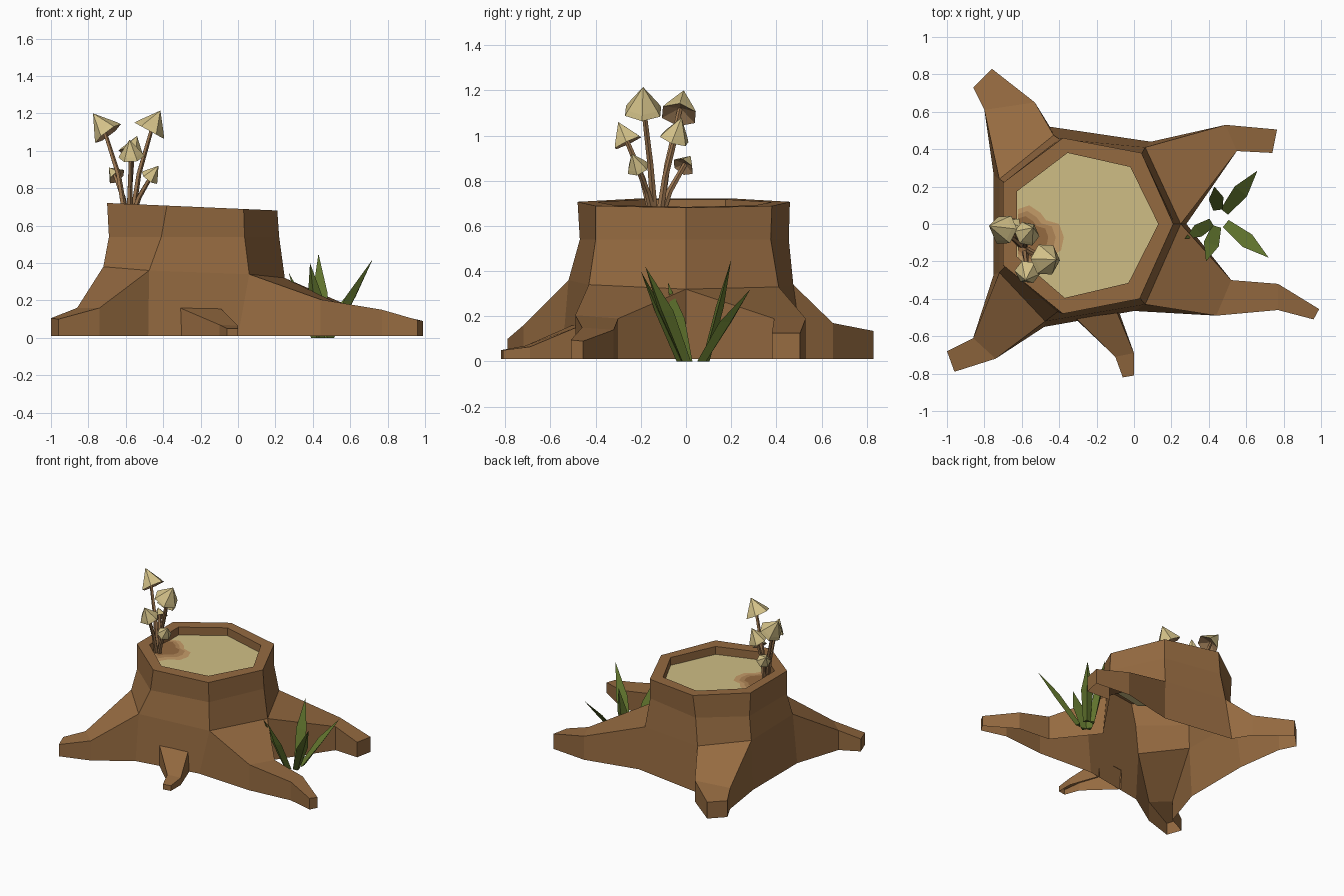
import bpy, bmesh, math
from mathutils import Vector

if "Cube" in bpy.data.objects:
    bpy.data.objects.remove(bpy.data.objects["Cube"])


def material(name, rgb):
    m = bpy.data.materials.new(name)
    m.diffuse_color = (*rgb, 1)
    m.use_nodes = True
    m.node_tree.nodes["Principled BSDF"].inputs["Base Color"].default_value = m.diffuse_color
    return m


BARK = material("bark_brown", (0.30, 0.145, 0.052))
WOOD = material("cut_wood", (0.63, 0.52, 0.235))
HALO = material("halo_tan", (0.56, 0.33, 0.14))
STAIN = material("stain_tan", (0.43, 0.235, 0.095))
GREEN = material("grass_green", (0.125, 0.185, 0.028))
CAP = material("cap_cream", (0.66, 0.54, 0.25))
GILL = material("gill_tan", (0.42, 0.25, 0.12))
STEM = material("stem_brown", (0.33, 0.18, 0.08))


def finish(name, bm, *mats, normals=True):
    if normals:
        bmesh.ops.recalc_face_normals(bm, faces=bm.faces[:])
    me = bpy.data.meshes.new(name)
    bm.to_mesh(me)
    bm.free()
    for m in mats:
        me.materials.append(m)
    ob = bpy.data.objects.new(name, me)
    bpy.context.collection.objects.link(ob)
    return ob


def ring(bm, pts):
    return [bm.verts.new(p) for p in pts]


def bridge(bm, a, b, mat=0):
    n = len(a)
    for i in range(n):
        j = (i + 1) % n
        bm.faces.new((a[i], a[j], b[j], b[i])).material_index = mat


def circle(center, axis, r, n, turn=0.0):
    q = Vector((0, 0, 1)).rotation_difference(axis)
    return [center + q @ Vector((r * math.cos(turn + math.tau * i / n),
                                 r * math.sin(turn + math.tau * i / n), 0)) for i in range(n)]


GROUND = 0.01


def top_z(x):
    return 0.69 - 0.044 * x


# Seven-sided trunk, clockwise from the back right corner
RIM = [(0.04, 0.38), (0.21, 0), (0.03, -0.40), (-0.38, -0.48), (-0.70, -0.22), (-0.70, 0.22), (-0.38, 0.46)]
INNER = [(-0.02, 0.305), (0.13, 0), (-0.03, -0.315), (-0.37, -0.395), (-0.625, -0.175), (-0.625, 0.175), (-0.355, 0.38)]
NECK = [(0.04, 0.375), (0.22, 0), (0.035, -0.40), (-0.41, -0.47), (-0.69, -0.23), (-0.69, 0.22), (-0.40, 0.455)]
FLARE = [(0.06, 0.41, 0.33), (0.25, 0, 0.32), (0.06, -0.43, 0.34), (-0.475, -0.52, 0.36),
         (-0.72, -0.26, 0.38), (-0.72, 0.24, 0.37), (-0.43, 0.475, 0.34)]
FOOT = [(0.09, 0.44), (0.28, 0), (0.0, -0.465), (-0.48, -0.55), (-0.75, -0.27), (-0.75, 0.26), (-0.45, 0.52)]

# Roots: trunk side -> pairs of ridge points running out to the tip
ROOTS = {
    0: [((0.49, 0.53, 0.19), (0.55, 0.39, 0.19)), ((0.765, 0.505, 0.125), (0.74, 0.38, 0.125))],
    1: [((0.52, -0.30, 0.19), (0.44, -0.49, 0.205)), ((0.77, -0.32, 0.14), (0.77, -0.46, 0.15)),
        ((0.99, -0.455, 0.09), (0.96, -0.51, 0.095))],
    3: [((-0.74, -0.72, 0.16), (-0.86, -0.61, 0.16)), ((-0.96, -0.79, 0.10), (-1.0, -0.68, 0.105))],
    5: [((-0.80, 0.61, 0.17), (-0.53, 0.65, 0.17)), ((-0.86, 0.73, 0.135), (-0.76, 0.83, 0.135))],
}


def grow_root(bm, start, stations):
    # start holds top left, top right, bottom left, bottom right
    tl, tr, bl, br = start
    for a, b in stations:
        ntl, ntr = bm.verts.new(a), bm.verts.new(b)
        nbl, nbr = (bm.verts.new((p[0], p[1], GROUND)) for p in (a, b))
        bm.faces.new((tl, tr, ntr, ntl))
        bm.faces.new((bl, tl, ntl, nbl))
        bm.faces.new((tr, br, nbr, ntr))
        tl, tr, bl, br = ntl, ntr, nbl, nbr
    bm.faces.new((tl, tr, br, bl))


# Trunk with rim, hollow top and roots, open below
bm = bmesh.new()
floor = ring(bm, [(x, y, top_z(x) - 0.06) for x, y in INNER])
inner = ring(bm, [(x, y, top_z(x)) for x, y in INNER])
rim = ring(bm, [(x, y, top_z(x)) for x, y in RIM])
neck = ring(bm, [(x, y, 0.54) for x, y in NECK])
flare = ring(bm, FLARE)
foot = ring(bm, [(x, y, GROUND) for x, y in FOOT])
for a, b in ((floor, inner), (inner, rim), (rim, neck), (neck, flare)):
    bridge(bm, a, b)
for i in range(7):
    j = (i + 1) % 7
    if i in ROOTS:
        grow_root(bm, (flare[i], flare[j], foot[i], foot[j]), ROOTS[i])
    else:
        bm.faces.new((flare[i], flare[j], foot[j], foot[i]))
bm.faces.new(floor).material_index = 1
finish("stump", bm, BARK, WOOD)

# Small front root
bm = bmesh.new()
start = ring(bm, [(-0.09, -0.475, 0.155), (-0.31, -0.505, 0.16), (-0.08, -0.47, GROUND), (-0.31, -0.51, GROUND)])
grow_root(bm, start, [((0.0, -0.69, 0.065), (-0.10, -0.71, 0.07)), ((0.0, -0.81, 0.05), (-0.06, -0.82, 0.05))])
finish("small_root", bm, BARK)

# Stain plates on the cut wood, around the mushrooms
OUTLINE = [(-0.62, 0.08), (-0.56, 0.10), (-0.50, 0.06), (-0.47, 0.02), (-0.40, 0.0), (-0.375, -0.07),
           (-0.39, -0.14), (-0.46, -0.19), (-0.50, -0.26), (-0.56, -0.225), (-0.62, -0.178)]
for k, (name, s, mat) in enumerate((("stain_outer", 1, HALO), ("stain_middle", 0.82, STAIN), ("stain_inner", 0.66, BARK))):
    bm = bmesh.new()
    pts = [(-0.62 + (x + 0.62) * s, -0.07 + (y + 0.07) * s) for x, y in OUTLINE]
    face = bm.faces.new(ring(bm, [(x, y, top_z(x) - 0.057 + 0.003 * k) for x, y in pts]))
    face.normal_update()
    if face.normal.z < 0:
        face.normal_flip()
    finish(name, bm, mat, normals=False)

# Mushrooms: cap centre, apex, cap radius
BASE = Vector((-0.585, -0.13, 0.64))
MUSHROOMS = [
    ((-0.70, -0.03, 1.10), (-0.775, -0.01, 1.20), 0.085),
    ((-0.47, -0.19, 1.115), (-0.415, -0.19, 1.215), 0.09),
    ((-0.57, -0.26, 0.975), (-0.58, -0.30, 1.06), 0.07),
    ((-0.57, -0.05, 0.99), (-0.54, -0.02, 1.08), 0.07),
    ((-0.47, -0.215, 0.86), (-0.425, -0.24, 0.92), 0.052),
    ((-0.65, -0.01, 0.865), (-0.69, 0.02, 0.91), 0.052),
]
for k, (center, apex, r) in enumerate(MUSHROOMS):
    c, a = Vector(center), Vector(apex)
    up = (a - c).normalized()
    h = (a - c).length
    # bent stem
    foot_pt = BASE + Vector((c.x - BASE.x, c.y - BASE.y, 0)) * 0.15
    mid = foot_pt.lerp(c, 0.5) + Vector((foot_pt.x - c.x, foot_pt.y - c.y, 0)) * 0.12
    end = c + up * h * 0.3
    bm = bmesh.new()
    rings = [ring(bm, circle(p, d, w, 5)) for p, d, w in
             ((foot_pt, (mid - foot_pt).normalized(), 0.017), (mid, (c - foot_pt).normalized(), 0.014),
              (end, up, 0.011))]
    for p, q in zip(rings, rings[1:]):
        bridge(bm, p, q)
    bm.faces.new(rings[0])
    bm.faces.new(rings[-1])
    finish(f"mushroom_stem_{k + 1}", bm, STEM)
    # pointed cap with hollow underside
    bm = bmesh.new()
    hub = bm.verts.new(c + up * h * 0.22)
    edge = ring(bm, circle(c - up * h * 0.08, up, r, 6, k))
    band = ring(bm, circle(c + up * h * 0.12, up, r * 0.84, 6, k))
    tip = bm.verts.new(a)
    bridge(bm, edge, band, 0)
    for i in range(6):
        j = (i + 1) % 6
        bm.faces.new((edge[i], edge[j], hub)).material_index = 1
        bm.faces.new((band[i], band[j], tip))
    finish(f"mushroom_cap_{k + 1}", bm, CAP, GILL)

# Grass blades: tip and half width, fanned from one tuft
TUFT = Vector((0.455, 0.03, 0.0))
BLADES = [((0.72, -0.18, 0.42), 0.042), ((0.43, 0.20, 0.45), 0.04), ((0.66, 0.285, 0.32), 0.042),
          ((0.27, -0.08, 0.35), 0.036), ((0.385, -0.20, 0.40), 0.042)]
for k, (tip, w) in enumerate(BLADES):
    t = Vector(tip)
    out = Vector((t.x - TUFT.x, t.y - TUFT.y, 0)).normalized()
    side = Vector((-out.y, out.x, 0))
    start = TUFT + out * 0.045
    bm = bmesh.new()
    rings = []
    for f, width in ((0, 0.025), (0.5, w)):
        p = start.lerp(t, f) + Vector((0, 0, 0.03 * f))
        rings.append(ring(bm, [p + side * width, p - side * width, p + out * 0.03]))
    bridge(bm, *rings)
    point = bm.verts.new(t)
    for i in range(3):
        bm.faces.new((rings[1][i], rings[1][(i + 1) % 3], point))
    bm.faces.new(rings[0])
    finish(f"grass_blade_{k + 1}", bm, GREEN)
